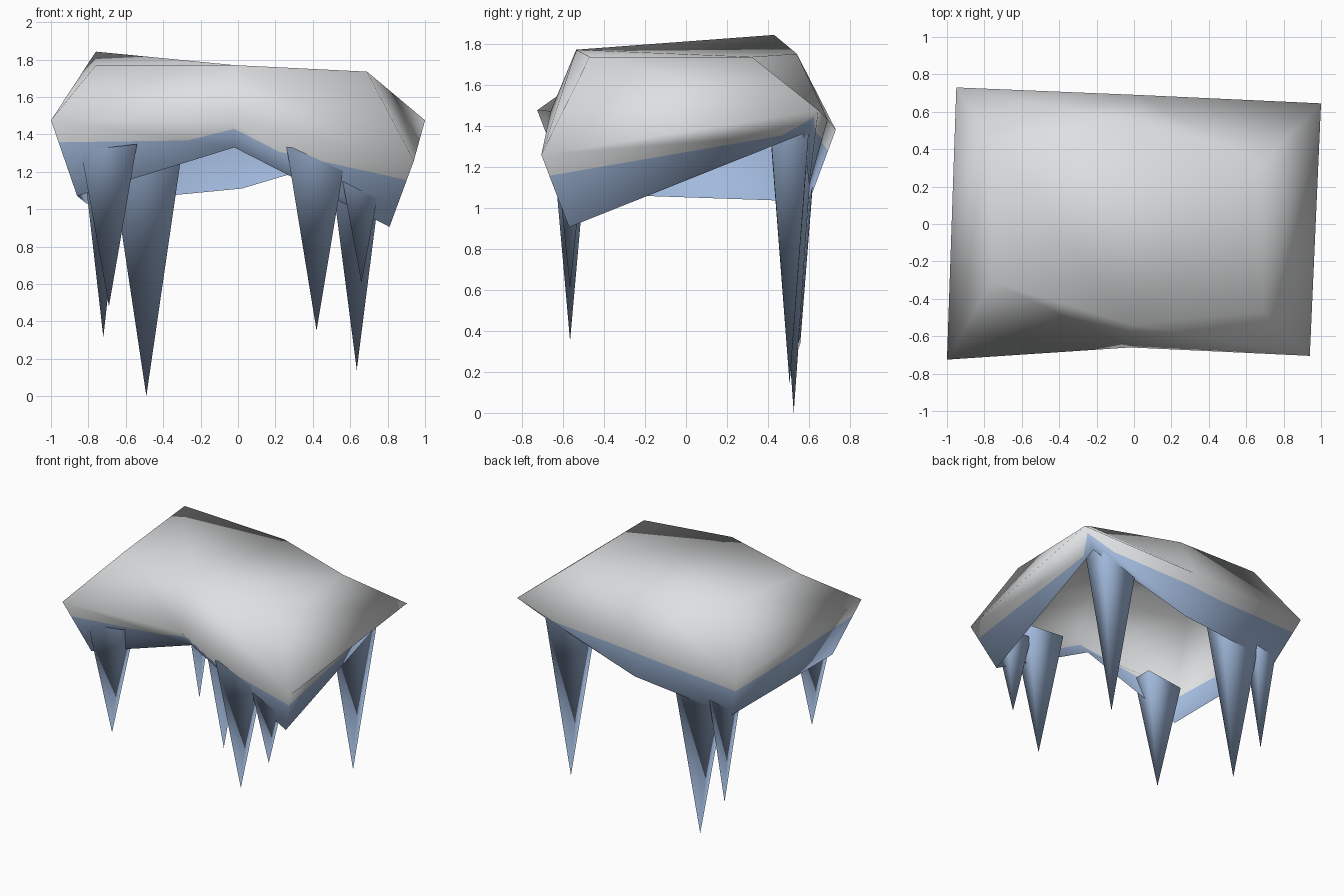
import bpy, math
from mathutils import Vector

if "Cube" in bpy.data.objects:
    bpy.data.objects.remove(bpy.data.objects["Cube"])


def material(name, rgb):
    m = bpy.data.materials.new(name)
    m.diffuse_color = (*rgb, 1)
    m.use_nodes = True
    m.node_tree.nodes["Principled BSDF"].inputs["Base Color"].default_value = m.diffuse_color
    return m


snow = material("snow_grey", (0.73, 0.74, 0.75))
ice = material("ice_blue", (0.36, 0.49, 0.72))


def smooth_mesh(name, verts, faces):
    me = bpy.data.meshes.new(name)
    me.from_pydata(verts, [], faces)
    for p in me.polygons:
        p.use_smooth = True
    me.update()
    return me


def place(name, me, mats):
    for m in mats:
        me.materials.append(m)
    bpy.context.collection.objects.link(bpy.data.objects.new(name, me))


# Snow cap: open shell through three rings of six points
# (front left, front middle, front right, back right, back middle, back left)
hem = [(-.86, -.57, 1.07), (-.02, -.54, 1.33), (.81, -.57, .905),
       (.86, .57, 1.36), (.02, .60, 1.11), (-.81, .60, 1.03)]
rim = [(-1, -.725, 1.475), (-.02, -.66, 1.47), (.94, -.705, 1.258),
       (1, .645, 1.475), (.02, .69, 1.43), (-.95, .73, 1.38)]
crown = [(-.76, -.31, 1.77), (-.02, -.535, 1.77), (.69, -.47, 1.735),
         (.68, .32, 1.735), (.02, .54, 1.75), (-.76, .43, 1.842)]
verts = [Vector(p) for p in hem + rim + crown]
pairs = [(i, (i + 1) % 6) for i in range(6)]
upper = []
for i, j in pairs:
    upper += [(6 + i, 6 + j, 12 + i), (6 + j, 12 + j, 12 + i)]
upper += [(12, 13, 17), (13, 16, 17), (13, 14, 15), (13, 15, 16)]
skirt = []
for i, j in pairs:
    skirt += [(i, j, 6 + i), (j, 6 + j, 6 + i)]

# Normals of the plain shell, so the colour line does not disturb the shading
plain = smooth_mesh("plain_shell", verts, skirt + upper)
normals = [v.normal.copy() for v in plain.vertices]
bpy.data.meshes.remove(plain)


def between(a, b, t):
    verts.append(verts[a].lerp(verts[b], t))
    normals.append(normals[a].lerp(normals[b], t).normalized())


# Colour line between snow and ice, cut across the skirt and its diagonals
for i in range(6):
    between(6 + i, i, 0.29)
for (i, j), t in zip(pairs, (.745, .29, .92, .29, .29, .29)):
    between(6 + i, j, t)
blue, grey = [], []
for i, j in pairs:
    f, g, d = 18 + i, 18 + j, 24 + i
    blue += [(i, j, d, f), (d, j, g)]
    grey += [(f, d, 6 + i), (d, g, 6 + j, 6 + i)]
cap = smooth_mesh("snow_cap", verts, blue + grey + upper)
place("snow_cap", cap, [snow, ice])
for p in cap.polygons:
    p.material_index = 1 if p.index < len(blue) else 0
cap.normals_split_custom_set_from_vertices(normals)


# Icicles: open four-sided smooth spikes whose tops run up into the skirt
def icicle(name, x, y, tip, top, a, b, slope):
    vs = [(x, y, tip)]
    for sx, sy in ((1, 1), (-1, 1), (-1, -1), (1, -1)):
        vs.append((x + sx * a, y + sy * b, top + slope * sx * a))
    fs = [(0, 1 + (i + 1) % 4, 1 + i) for i in range(4)]
    place(name, smooth_mesh(name, vs, fs), [ice])


icicle("icicle_front_left", -.69, -.56, .48, 1.33, .15, .08, .12)
icicle("icicle_front_middle", .42, -.565, .35, 1.32, .16, .085, -.07)
icicle("icicle_front_right", .66, -.565, .605, 1.225, .115, .065, 0)
icicle("icicle_back_right", .635, .505, .14, 1.45, .168, .10, .08)
icicle("icicle_back_middle", -.49, .525, 0.0, 1.355, .2, .095, .1)
icicle("icicle_back_left", -.72, .555, .315, 1.335, .115, .08, .1)
